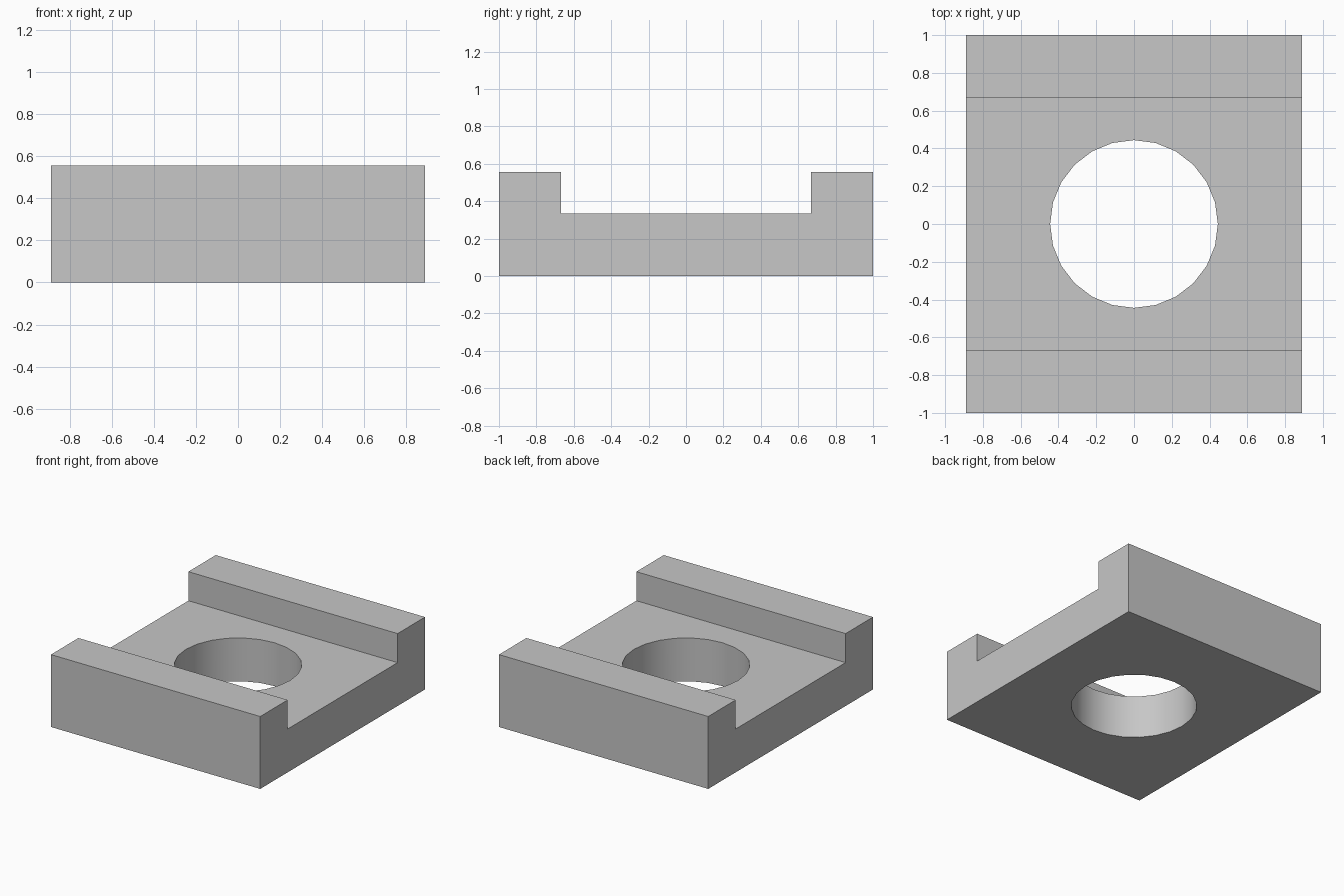
import bpy
import bmesh
import math

cube = bpy.data.objects.get("Cube")
if cube:
    bpy.data.objects.remove(cube, do_unlink=True)

HALF_X, HALF_Y, HEIGHT = 0.889, 1.0, 0.556
FLOOR, CHANNEL_Y, RADIUS, SIDES = 0.333, 0.667, 0.444, 24

grey = bpy.data.materials.new("plain grey")
grey.use_nodes = True
colour = (0.57, 0.57, 0.57, 1)
grey.diffuse_color = colour
grey.node_tree.nodes["Principled BSDF"].inputs["Base Color"].default_value = colour


def add_prism(name, profile, axis_point, depth):
    """Extrude a closed profile along depth into a solid object."""
    bm = bmesh.new()
    face = bm.faces.new([bm.verts.new(axis_point(a, b)) for a, b in profile])
    side = bmesh.ops.extrude_face_region(bm, geom=[face])["geom"]
    verts = [v for v in side if isinstance(v, bmesh.types.BMVert)]
    bmesh.ops.translate(bm, verts=verts, vec=depth)
    bmesh.ops.recalc_face_normals(bm, faces=bm.faces)
    mesh = bpy.data.meshes.new(name)
    bm.to_mesh(mesh)
    bm.free()
    mesh.materials.append(grey)
    obj = bpy.data.objects.new(name, mesh)
    bpy.context.collection.objects.link(obj)
    return obj


# Channel-shaped block: half profile mirrored across y
half = [(HALF_Y, 0), (HALF_Y, HEIGHT), (CHANNEL_Y, HEIGHT), (CHANNEL_Y, FLOOR)]
profile = half + [(-y, z) for y, z in reversed(half)]
block = add_prism("channel_block", profile,
                  lambda y, z: (-HALF_X, y, z), (2 * HALF_X, 0, 0))

# Round hole through the floor
angles = [math.tau * i / SIDES for i in range(SIDES)]
circle = [(RADIUS * math.cos(a), RADIUS * math.sin(a)) for a in angles]
cutter = add_prism("hole_cutter", circle, lambda x, y: (x, y, -0.2), (0, 0, 1))
cutter.hide_render = True

cut = block.modifiers.new("round_hole", "BOOLEAN")
cut.operation = "DIFFERENCE"
cut.solver = "EXACT"
cut.object = cutter

bpy.ops.object.select_all(action="DESELECT")
block.select_set(True)
bpy.context.view_layer.objects.active = block
bpy.ops.object.modifier_apply(modifier=cut.name)
bpy.data.objects.remove(cutter, do_unlink=True)

# Smooth hole wall, sharp block edges
bpy.ops.object.shade_smooth_by_angle(angle=math.radians(30))
